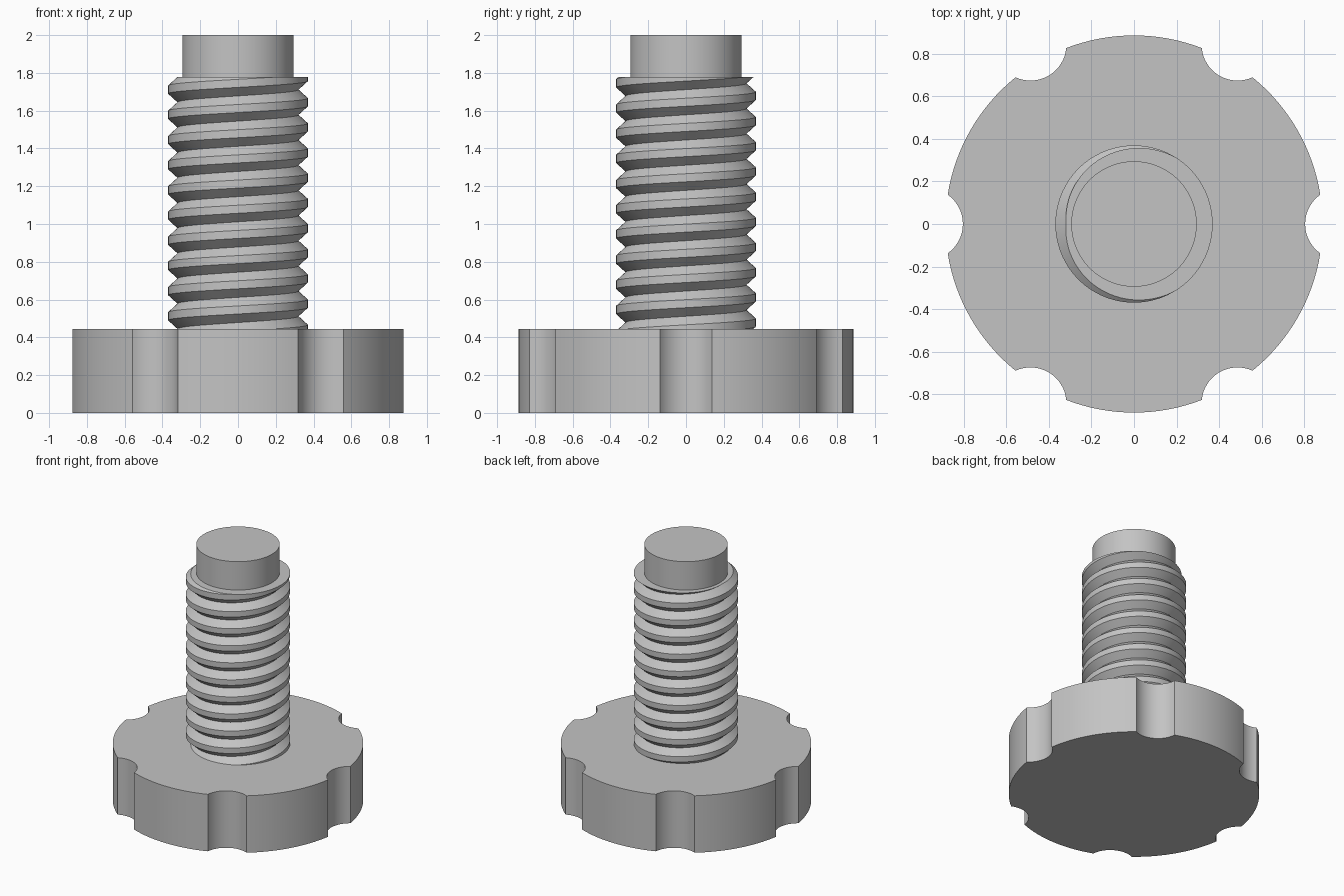
import bpy, bmesh, math
from math import sin, cos, pi, tau, radians

if "Cube" in bpy.data.objects:
    bpy.data.objects.remove(bpy.data.objects["Cube"], do_unlink=True)

KNOB_TOP, THREAD_TOP, TOP = 0.445, 1.778, 2.0
KNOB_R, CREST_R, ROOT_R, TIP_R = 0.887, 0.37, 0.32, 0.295

# One plain grey for the whole screw
grey = bpy.data.materials.new("plain_grey")
grey.use_nodes = True
grey.diffuse_color = (0.55, 0.55, 0.55, 1)
grey.node_tree.nodes["Principled BSDF"].inputs["Base Color"].default_value = (0.55, 0.55, 0.55, 1)


def finish(name, bm):
    bmesh.ops.recalc_face_normals(bm, faces=bm.faces[:])
    mesh = bpy.data.meshes.new(name)
    bm.to_mesh(mesh)
    bm.free()
    mesh.materials.append(grey)
    obj = bpy.data.objects.new(name, mesh)
    bpy.context.collection.objects.link(obj)
    bpy.ops.object.select_all(action="DESELECT")
    obj.select_set(True)
    bpy.context.view_layer.objects.active = obj
    bpy.ops.object.shade_smooth_by_angle(angle=radians(25))
    return obj


def prism(name, outline, z0, z1):
    bm = bmesh.new()
    base = bm.faces.new([bm.verts.new((x, y, z0)) for x, y in outline])
    top = bmesh.ops.extrude_face_region(bm, geom=[base], use_keep_orig=True)["geom"]
    for v in top:
        if isinstance(v, bmesh.types.BMVert):
            v.co.z = z1
    return finish(name, bm)


# Round hand knob with six scooped finger notches
def knob_outline(notches=6, dist=0.974, scoop=0.169, steps=16):
    half = math.acos((KNOB_R**2 + dist**2 - scoop**2) / (2 * KNOB_R * dist))
    sweep = math.atan2(KNOB_R * sin(half), dist - KNOB_R * cos(half))
    points = []
    for k in range(notches):
        a = k * tau / notches
        for i in range(steps + 1):
            b = a + pi + sweep - 2 * sweep * i / steps
            points.append((dist * cos(a) + scoop * cos(b), dist * sin(a) + scoop * sin(b)))
        for i in range(1, steps):
            b = a + half + (tau / notches - 2 * half) * i / steps
            points.append((KNOB_R * cos(b), KNOB_R * sin(b)))
    return points


prism("knob", knob_outline(), 0, KNOB_TOP)

# Plain round tip
prism("tip", [(TIP_R * cos(i * tau / 96), TIP_R * sin(i * tau / 96)) for i in range(96)],
      THREAD_TOP, TOP)


# Right-handed helical thread, trimmed flat at both ends
def thread(turns=10, seg=72, crest=0.32):
    pitch = (THREAD_TOP - KNOB_TOP) / turns
    profile = [(ROOT_R, 0), (CREST_R, 0.5 - crest / 2), (CREST_R, 0.5 + crest / 2)]
    bm = bmesh.new()
    rows = []
    for i in range((turns + 4) * seg):
        a = i * tau / seg
        z = KNOB_TOP + pitch * (i / seg - 2.5)
        rows.append([bm.verts.new((r * cos(a), r * sin(a), z + h * pitch)) for r, h in profile])
    for i in range(len(rows) - seg - 1):
        p = rows[i] + [rows[i + seg][0]]
        q = rows[i + 1] + [rows[i + seg + 1][0]]
        for j in range(3):
            bm.faces.new((p[j], q[j], q[j + 1], p[j + 1]))
    for z, side in ((KNOB_TOP, -1), (THREAD_TOP, 1)):
        cut = bmesh.ops.bisect_plane(bm, geom=bm.verts[:] + bm.edges[:] + bm.faces[:], dist=1e-5,
                                     plane_co=(0, 0, z), plane_no=(0, 0, side), clear_outer=True)
        rim = [e for e in cut["geom_cut"] if isinstance(e, bmesh.types.BMEdge)]
        bmesh.ops.contextual_create(bm, geom=rim)
    return finish("threaded_shaft", bm)


thread()
